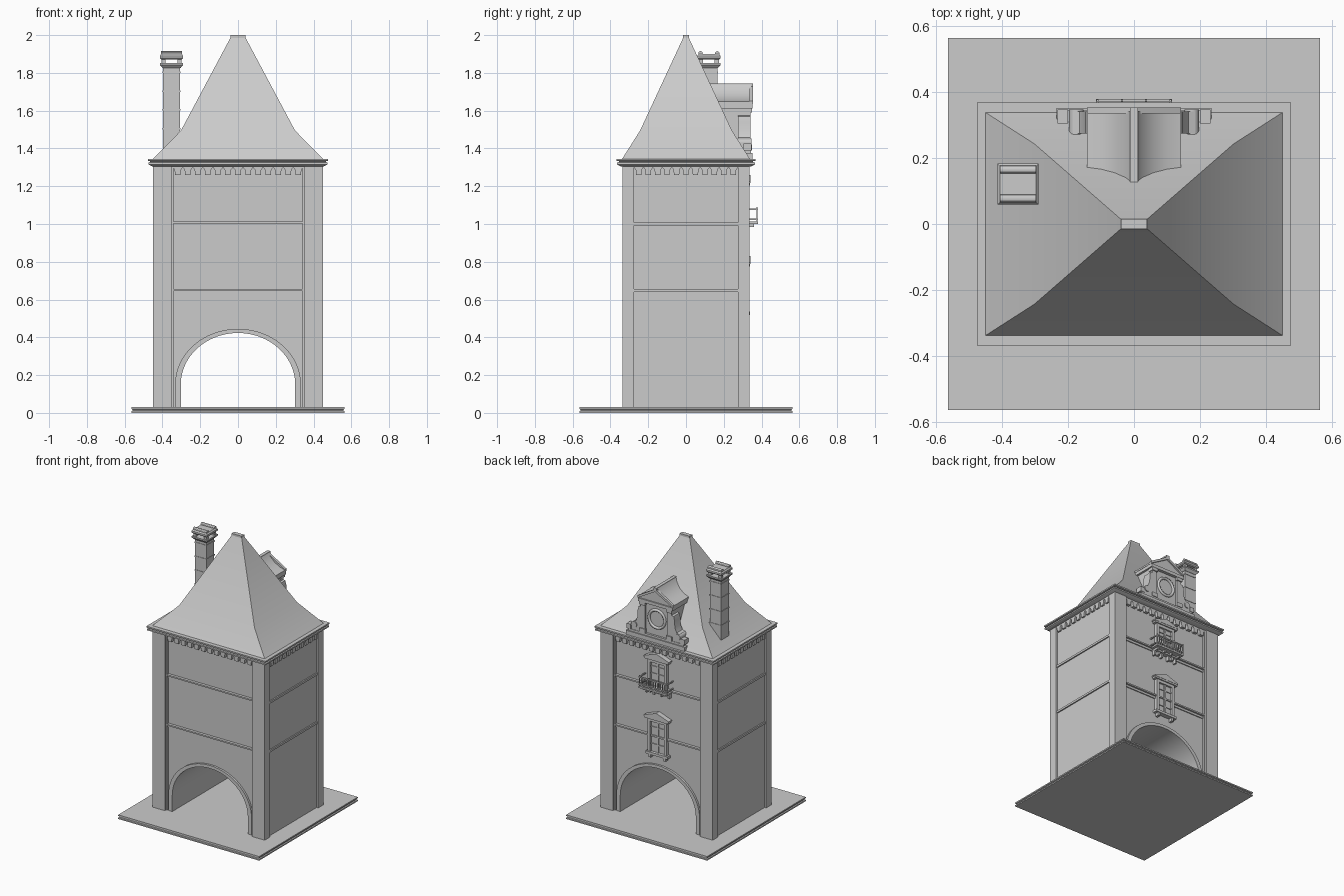
import bpy, bmesh, math
from mathutils import Matrix

if "Cube" in bpy.data.objects:
    bpy.data.objects.remove(bpy.data.objects["Cube"])

stone = bpy.data.materials.new("light grey stone")
stone.use_nodes = True
stone.diffuse_color = (0.6, 0.6, 0.6, 1)
stone.node_tree.nodes["Principled BSDF"].inputs["Base Color"].default_value = (0.6, 0.6, 0.6, 1)


def finish(name, bm):
    bmesh.ops.recalc_face_normals(bm, faces=bm.faces)
    me = bpy.data.meshes.new(name)
    bm.to_mesh(me)
    bm.free()
    me.materials.append(stone)
    me.shade_smooth()
    me.set_sharp_from_angle(angle=math.radians(30))
    ob = bpy.data.objects.new(name, me)
    bpy.context.collection.objects.link(ob)
    return ob


def loft(bm, rings):
    """Skin a stack of matching point rings and cap both ends."""
    vs = [[bm.verts.new(p) for p in r] for r in rings]
    for a, b in zip(vs, vs[1:]):
        for i in range(len(a)):
            j = (i + 1) % len(a)
            bm.faces.new((a[i], a[j], b[j], b[i]))
    bm.faces.new(vs[0])
    bm.faces.new(vs[-1])


def rect(x, y, z, cx=0, cy=0):
    return [(cx + sx * x, cy + sy * y, z) for sx, sy in ((-1, -1), (1, -1), (1, 1), (-1, 1))]


def box(bm, x0, x1, y0, y1, z0, z1):
    cx, cy = (x0 + x1) / 2, (y0 + y1) / 2
    loft(bm, [rect((x1 - x0) / 2, (y1 - y0) / 2, z, cx, cy) for z in (z0, z1)])


def prism(bm, profile, y0, y1):
    """Extrude an xz profile along y."""
    loft(bm, [[(x, y, z) for x, z in profile] for y in (y0, y1)])


def stack(name, layers, cx=0, cy=0):
    """Concentric rectangular tiers given as (half x, half y, z)."""
    bm = bmesh.new()
    loft(bm, [rect(x, y, z, cx, cy) for x, y, z in layers])
    return finish(name, bm)


def arch(half, spring, rise, n=32):
    pts = [(half * math.cos(math.pi * i / n), spring + rise * math.sin(math.pi * i / n)) for i in range(n + 1)]
    return [(half, FLOOR)] + pts + [(-half, FLOOR)]


FLOOR, TOP = 0.03, 1.32
WX, WY = 0.437, 0.305      # wall planes
PX, PY = 0.45, 0.337       # pier planes

# Grooved ground slab and eaves cornice
S = 0.565
stack("ground_slab", [(S, S, 0), (S, S, .009), (S - .007, S - .007, .012),
                      (S - .007, S - .007, .018), (S, S, .021), (S, S, FLOOR)])
stack("eaves_cornice", [(.455, .345, 1.305), (.475, .365, 1.315), (.475, .365, 1.325), (.465, .355, 1.328),
                        (.465, .355, 1.332), (.477, .368, 1.335), (.477, .368, 1.345)])

# Tower walls with the through passage
bm = bmesh.new()
prism(bm, [(WX, TOP), (WX, FLOOR)] + arch(.303, .15, .273) + [(-WX, FLOOR), (-WX, TOP)], -WY, WY)
finish("tower_walls", bm)

# Archivolts front and back
bm = bmesh.new()
ring = arch(.333, .15, .295) + arch(.303, .15, .273)[::-1]
for s in (-1, 1):
    prism(bm, ring, s * (WY - .01), s * (WY + .015))
finish("arch_surrounds", bm)

# Corner piers with a slim inner step
bm = bmesh.new()
for sx in (-1, 1):
    for sy in (-1, 1):
        for x0, x1, y0, y1 in ((.35, PX, .275, PY), (.342, .43, .25, PY - .014)):
            xs, ys = sorted((sx * x0, sx * x1)), sorted((sy * y0, sy * y1))
            box(bm, *xs, *ys, FLOOR, TOP)
finish("corner_piers", bm)

# String courses: a ledge above a flat fascia on every side
bm = bmesh.new()
for z, h in ((.629, .026), (.988, .026)):
    for out, z0, z1 in ((.007, z, z + h * .6), (.02, z + h * .6, z + h)):
        box(bm, -.345, .345, -WY - out, WY + out, z0, z1)
for z in (.64, .993):
    box(bm, -WX - .009, WX + .009, -.275, .275, z, z + .015)
finish("string_courses", bm)

# Tapered corbels below the eaves
bm = bmesh.new()


def corbels(count, half, wall, turn):
    pitch = 2 * half / count
    for i in range(count):
        c = -half + pitch * (i + .5)
        w = pitch * .5
        prof = [(c - w, 1.31), (c - w, 1.3), (c - w * .65, 1.288), (c - w * .55, 1.26),
                (c + w * .55, 1.26), (c + w * .65, 1.288), (c + w, 1.3), (c + w, 1.31)]
        old = set(bm.verts)
        prism(bm, prof, wall - .005, wall + .022 if wall < .4 else wall + .012)
        bmesh.ops.rotate(bm, verts=[v for v in bm.verts if v not in old], matrix=Matrix.Rotation(turn, 3, 'Z'))


for k in range(4):
    if k % 2:
        corbels(11, .275, WX, k * math.pi / 2)
    else:
        corbels(13, .345, WY, k * math.pi / 2)
finish("eaves_corbels", bm)

# Flared hipped roof and its ridge cap
stack("main_roof", [(.45, .338, 1.345), (.302, .243, 1.495), (.038, .013, 1.99)])
stack("ridge_cap", [(.04, .015, 1.983), (.04, .015, 2.0)])

# Chimney with bands, open crown and rolled caps
CX, CY = -.352, .121
stack("chimney_shaft", [(.045, .045, 1.36), (.045, .045, 1.84)], CX, CY)
for i, z in enumerate((1.5, 1.6, 1.7, 1.8)):
    stack("chimney_band_%d" % i, [(.048, .048, z), (.048, .048, z + .008)], CX, CY)
stack("chimney_collar", [(.047, .047, 1.825), (.062, .062, 1.842), (.062, .062, 1.852)], CX, CY)
bm = bmesh.new()
for sx in (-1, 1):
    for sy in (-1, 1):
        x, y = CX + sx * .042, CY + sy * .042
        box(bm, x - .011, x + .011, y - .011, y + .011, 1.85, 1.88)
finish("chimney_crown_posts", bm)
stack("chimney_cap", [(.056, .056, 1.872), (.062, .062, 1.878), (.062, .062, 1.89), (.054, .054, 1.9)], CX, CY)
bm = bmesh.new()
for s in (-1, 1):
    m = Matrix.Translation((CX, CY + s * .044, 1.903)) @ Matrix.Rotation(math.pi / 2, 4, 'Y')
    bmesh.ops.create_cone(bm, cap_ends=True, segments=12, radius1=.012, radius2=.012, depth=.11, matrix=m)
finish("chimney_cap_rolls", bm)

# Dormer body, base, pilasters and entablature
bm = bmesh.new()
box(bm, -.125, .125, .12, .33, 1.345, 1.63)
box(bm, -.235, .235, .3, .352, 1.345, 1.375)
box(bm, -.22, .22, .305, .345, 1.375, 1.39)
box(bm, -.14, .14, .17, .352, 1.612, 1.635)
for s in (-1, 1):
    for x0, x1, y1, z0, z1 in ((.088, .125, .342, 1.39, 1.612), (.084, .13, .35, 1.39, 1.42),
                               (.084, .13, .35, 1.59, 1.612), (.2, .232, .348, 1.39, 1.425)):
        box(bm, *sorted((s * x0, s * x1)), .305, y1, z0, z1)
finish("dormer_body", bm)

# Concave dormer gable roof with ridge roll and raking trim
bm = bmesh.new()
slope = [(.142, 1.635), (.142, 1.648), (.1, 1.66), (.06, 1.682), (.025, 1.715), (.012, 1.738)]
prism(bm, slope + [(-x, z) for x, z in slope[::-1]], .13, .343)
box(bm, -.012, .012, .128, .354, 1.725, 1.744)
for s in (-1, 1):
    prism(bm, [(s * x, z) for x, z in ((.142, 1.635), (.142, 1.652), (0, 1.735), (0, 1.715))], .335, .354)
finish("dormer_roof", bm)

# Scroll brackets beside the dormer
bm = bmesh.new()
sweep = [(.12, 1.39), (.197, 1.39), (.197, 1.43), (.185, 1.45), (.165, 1.458),
         (.15, 1.49), (.148, 1.54), (.14, 1.57), (.12, 1.575)]
for s in (-1, 1):
    prism(bm, [(s * x, z) for x, z in sweep], .275, .342)
    m = Matrix.Translation((s * .175, .31, 1.43)) @ Matrix.Rotation(math.pi / 2, 4, 'X')
    bmesh.ops.create_cone(bm, cap_ends=True, segments=16, radius1=.022, radius2=.022, depth=.076, matrix=m)
finish("dormer_scrolls", bm)

# Round dormer window ring
bpy.ops.mesh.primitive_torus_add(major_segments=32, minor_segments=8, major_radius=.064, minor_radius=.01,
                                 location=(0, .332, 1.51), rotation=(math.pi / 2, 0, 0))
ring_ob = bpy.context.object
ring_ob.name = "round_window_ring"
ring_ob.data.materials.append(stone)
bpy.ops.object.shade_smooth()


def window(name, z0, z1):
    """Framed casement with glazing bars, sill, brackets and pediment."""
    bm = bmesh.new()
    w, y = .075, WY - .01
    box(bm, -w, w, y, WY + .012, z0, z1)
    for s in (-1, 1):
        box(bm, *sorted((s * (w - .02), s * w)), y, WY + .026, z0, z1)
        box(bm, *sorted((s * .05, s * .068)), y, WY + .028, z0 - .035, z0 - .01)
    box(bm, -w, w, y, WY + .026, z1 - .02, z1)
    box(bm, -.006, .006, y, WY + .019, z0, z1)
    for i in (1, 2, 3):
        z = z0 + (z1 - z0) * i / 4
        box(bm, -w + .01, w - .01, y, WY + .018, z - .004, z + .004)
    box(bm, -.088, .088, y, WY + .034, z0 - .012, z0 + .006)
    box(bm, -.095, .095, y, WY + .034, z1, z1 + .012)
    prism(bm, [(-.1, z1 + .012), (.1, z1 + .012), (.1, z1 + .02), (0, z1 + .055), (-.1, z1 + .02)], y, WY + .036)
    finish(name, bm)


window("lower_window", .53, .775)
window("upper_window", 1.0, 1.205)

# Balcony with balusters and support brackets
bm = bmesh.new()
B, Y1 = .115, .38
box(bm, -B, B, WY - .01, Y1, 1.0, 1.012)
for z in (1.022, 1.075):
    box(bm, -B, B, Y1 - .01, Y1, z, z + .008)
    for s in (-1, 1):
        box(bm, *sorted((s * B, s * (B - .008))), WY, Y1, z, z + .008)
for i in range(13):
    x = -B + .004 + i * (2 * B - .008) / 12
    box(bm, x - .003, x + .003, Y1 - .008, Y1 - .002, 1.0, 1.09 if i % 4 == 0 else 1.08)
for x in (-.09, -.03, .03, .09):
    box(bm, x - .006, x + .006, WY - .01, Y1 - .02, .985, 1.0)
    box(bm, x - .006, x + .006, WY - .01, WY + .025, .955, .985)
finish("balcony", bm)
